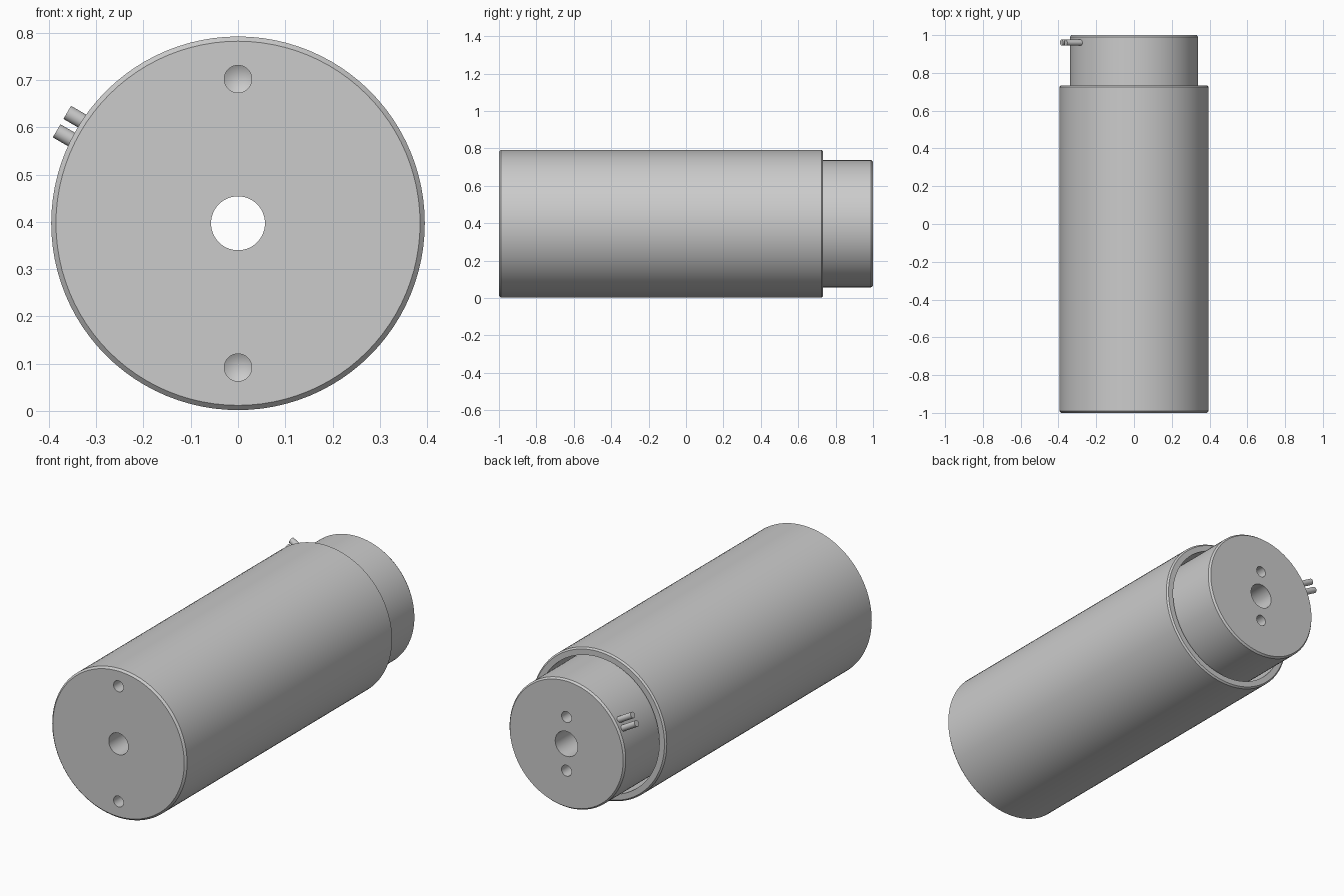
import bpy, bmesh, math
from mathutils import Vector, Matrix

if "Cube" in bpy.data.objects:
    bpy.data.objects.remove(bpy.data.objects["Cube"])

CZ = 0.397                      # height of the main axis
AXIS_Y = Matrix.Rotation(-math.pi / 2, 4, 'X')   # local z -> world y


def lathe(name, profile, matrix, n=96):
    """Revolve (radius, height) points about local z; radius 0 gives a pole."""
    bm = bmesh.new()
    rings = []
    for r, h in profile:
        count = n if r > 0 else 1
        rings.append([bm.verts.new((r * math.cos(2 * math.pi * i / n),
                                    r * math.sin(2 * math.pi * i / n), h)) for i in range(count)])
    for a, b in zip(rings, rings[1:] + rings[:1]):
        if len(a) == len(b) == 1:
            continue
        for i in range(n):
            j = (i + 1) % n
            quad = [a[i % len(a)], a[j % len(a)], b[j % len(b)], b[i % len(b)]]
            bm.faces.new(list(dict.fromkeys(quad)))
    bmesh.ops.transform(bm, matrix=matrix, verts=bm.verts)
    bmesh.ops.recalc_face_normals(bm, faces=bm.faces)
    mesh = bpy.data.meshes.new(name)
    bm.to_mesh(mesh)
    bm.free()
    obj = bpy.data.objects.new(name, mesh)
    bpy.context.collection.objects.link(obj)
    return obj


def activate(obj):
    bpy.ops.object.select_all(action='DESELECT')
    obj.select_set(True)
    bpy.context.view_layer.objects.active = obj


def drill(target, y, inward, offset, radius=0.029, depth=0.09):
    """Pair of blind holes with conical bottoms above and below the axis."""
    for s in (1, -1):
        place = Matrix.Translation((0, y, CZ + s * offset)) @ AXIS_Y
        cutter = lathe("drill_cutter", [(0, -0.05 * inward), (radius, -0.05 * inward),
                                        (radius, depth * inward),
                                        (0, (depth + 0.6 * radius) * inward)], place, 32)
        cutter.hide_render = True
        mod = target.modifiers.new("hole", 'BOOLEAN')
        mod.operation, mod.solver, mod.object = 'DIFFERENCE', 'EXACT', cutter
        activate(target)
        bpy.ops.object.modifier_apply(modifier=mod.name)
        bpy.data.objects.remove(cutter)


def smooth(obj):
    activate(obj)
    bpy.ops.object.shade_smooth_by_angle(angle=math.radians(25))


main = Matrix.Translation((0, 0, CZ)) @ AXIS_Y

# Outer sleeve: chamfered ends, through bore, recess for the plunger
sleeve = lathe("sleeve", [(0.057, -1), (0.385, -1), (0.395, -0.99), (0.395, 0.725),
                          (0.387, 0.733), (0.357, 0.733), (0.357, 0.5), (0.057, 0.5)], main)
drill(sleeve, -1, 1, 0.305)
smooth(sleeve)

# Plunger sticking out of the back
plunger = lathe("plunger", [(0.066, 0.5), (0.34, 0.5), (0.34, 0.99), (0.332, 1), (0.066, 1)], main)
drill(plunger, 1, -1, 0.142)
smooth(plunger)

# Two parallel pins on the side of the plunger
out = Vector((-math.cos(math.radians(30)), 0, 0.5))
side = Vector((0.5, 0, math.cos(math.radians(30))))
turn = out.to_track_quat('Z', 'Y').to_matrix().to_4x4()
for label, s in (("upper", 1), ("lower", -1)):
    place = Matrix.Translation(Vector((0, 0.96, CZ)) + side * 0.0225 * s) @ turn
    smooth(lathe(label + "_pin", [(0, 0.32), (0.016, 0.32), (0.016, 0.43), (0, 0.43)], place, 32))
